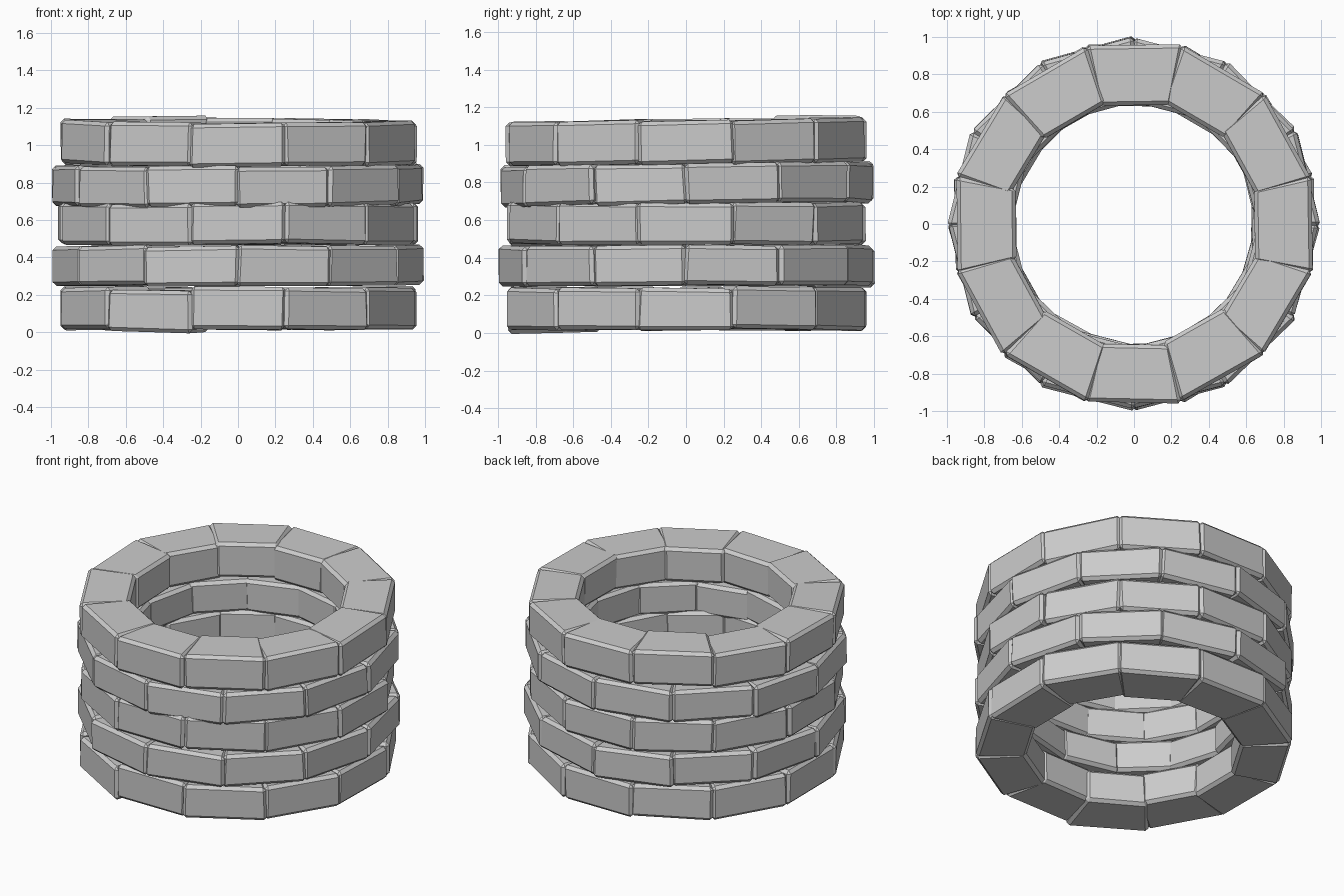
import bpy, bmesh, math, random
from mathutils import Matrix, Euler

if "Cube" in bpy.data.objects:
    bpy.data.objects.remove(bpy.data.objects["Cube"])

random.seed(4)
stone = bpy.data.materials.new("grey stone")
stone.diffuse_color = (0.6, 0.6, 0.6, 1)
stone.use_nodes = True
stone.node_tree.nodes["Principled BSDF"].inputs["Base Color"].default_value = stone.diffuse_color

COUNT = 12
R_IN = 0.635


def add_brick(bm, angle, r_in, r_out, height, z, tilt, yaw):
    """One wedge-shaped stone with chamfered edges."""
    wo = r_out * math.tan(math.pi / COUNT) + 0.004
    wi = r_in * math.tan(math.pi / COUNT) + 0.022
    b = bmesh.new()
    bmesh.ops.create_cube(b, size=1)
    for v in b.verts:
        outer = v.co.x > 0
        w = wo if outer else wi
        v.co.x = (r_out if outer else r_in) - (r_in + r_out) / 2
        v.co.y = math.copysign(w, v.co.y)
        v.co.z *= height
        v.co.y += random.uniform(-0.006, 0.006)
        v.co.z += random.uniform(-0.004, 0.004)
    bmesh.ops.bevel(b, geom=b.edges[:], offset=0.02, segments=1,
                    affect='EDGES', profile=0.5)
    m = (Matrix.Rotation(angle, 4, 'Z')
         @ Matrix.Translation(((r_in + r_out) / 2, 0, z))
         @ Euler((tilt, random.uniform(-0.01, 0.01), yaw)).to_matrix().to_4x4())
    b.transform(m)
    tmp = bpy.data.meshes.new("tmp")
    b.to_mesh(tmp)
    b.free()
    bm.from_mesh(tmp)
    bpy.data.meshes.remove(tmp)


# courses: z bottom, z top, joint offset in degrees, outer radius, lean along x, lean along y
courses = [
    (0.017, 0.240, 0, 0.950, 0.0, 0.002),
    (0.250, 0.462, 15, 0.962, 0.003, 0.0),
    (0.470, 0.692, 0, 0.950, 0.0, 0.0),
    (0.682, 0.896, 15, 0.960, 0.005, 0.010),
    (0.900, 1.132, 0, 0.950, -0.003, 0.012),
]
# stones that sit noticeably higher or lower: (course, degrees) -> z shift
shifted = {(0, 240): -0.012, (4, 120): 0.014, (2, 240): -0.006, (3, 285): -0.006}

for i, (z0, z1, off, r_out, lx, ly) in enumerate(courses):
    bm = bmesh.new()
    for k in range(COUNT):
        deg = off + k * 360 // COUNT
        a = math.radians(deg)
        z = (z0 + z1) / 2 + lx * math.cos(a) + ly * math.sin(a)
        z += random.uniform(-0.004, 0.004) + shifted.get((i, deg), 0)
        # tangent lean follows the course's slope
        slope = -lx * math.sin(a) + ly * math.cos(a)
        add_brick(bm, a, R_IN + random.uniform(-0.01, 0.015),
                  r_out + random.uniform(-0.008, 0.010), z1 - z0, z,
                  slope + random.uniform(-0.014, 0.014),
                  random.uniform(-0.025, 0.025))
    me = bpy.data.meshes.new(f"stone_course_{i + 1}")
    bm.to_mesh(me)
    bm.free()
    me.materials.append(stone)
    ob = bpy.data.objects.new(f"stone_course_{i + 1}", me)
    bpy.context.collection.objects.link(ob)
